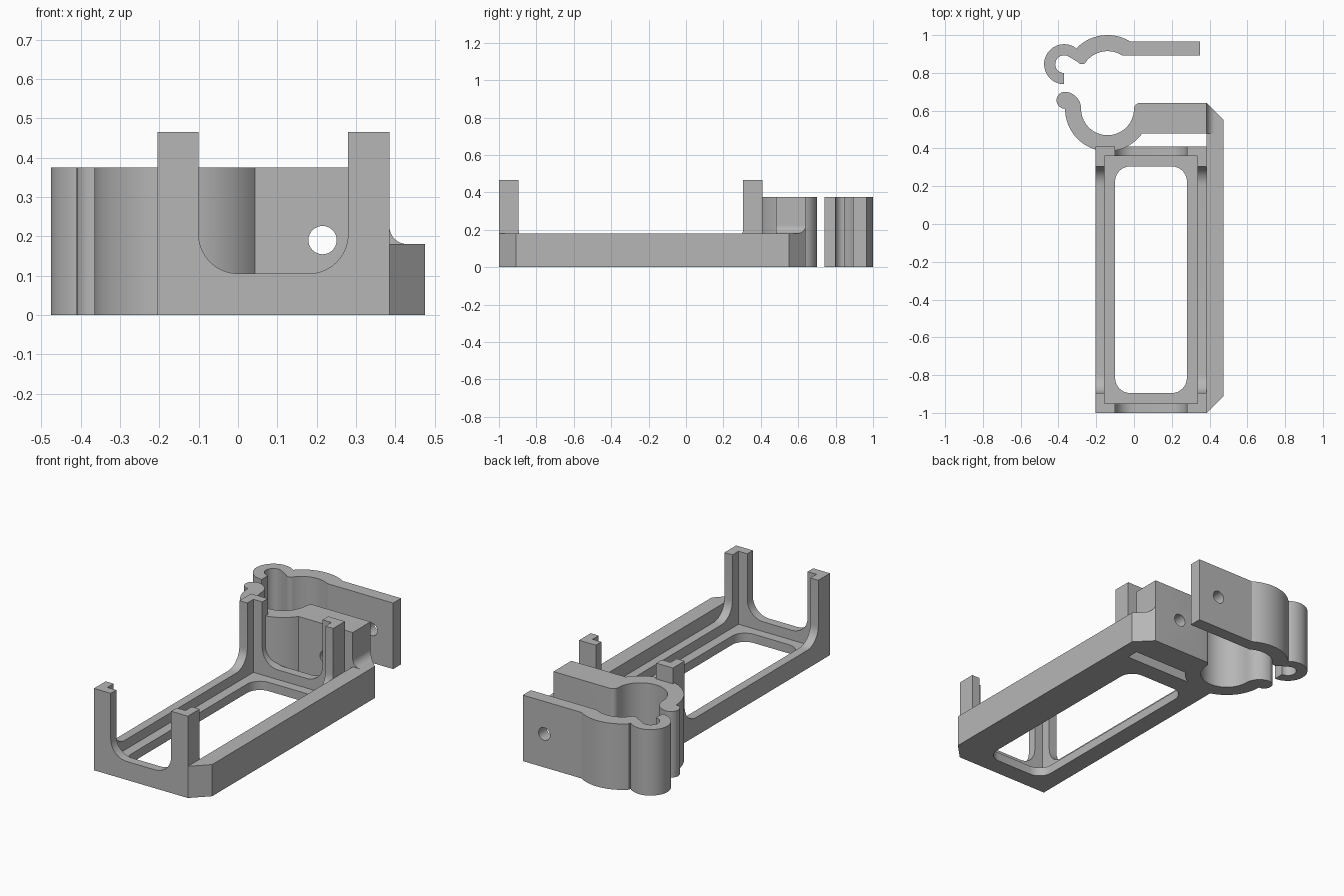
import bpy
import bmesh
from math import cos, sin, radians, acos, degrees
from mathutils import Vector

cube = bpy.data.objects.get("Cube")
if cube:
    bpy.data.objects.remove(cube, do_unlink=True)

grey = bpy.data.materials.new("plain grey")
grey.use_nodes = True
colour = (0.47, 0.47, 0.47, 1)
grey.diffuse_color = colour
grey.node_tree.nodes["Principled BSDF"].inputs["Base Color"].default_value = colour


def arc(cx, cy, r, start, end, steps=16):
    """Points on an arc, angles in degrees."""
    angles = [radians(start + (end - start) * i / steps) for i in range(steps + 1)]
    return [(cx + r * cos(a), cy + r * sin(a)) for a in angles]


def round_rect(x0, x1, y0, y1, r):
    return (arc(x1 - r, y1 - r, r, 0, 90, 10) + arc(x0 + r, y1 - r, r, 90, 180, 10)
            + arc(x0 + r, y0 + r, r, 180, 270, 10) + arc(x1 - r, y0 + r, r, 270, 360, 10))


def rect(x0, x1, y0, y1):
    return [(x0, y0), (x1, y0), (x1, y1), (x0, y1)]


def prism(name, outline, lo, hi, axis="z"):
    """Extrude a flat outline along an axis."""
    place = {"z": lambda u, v, w: (u, v, w),
             "y": lambda u, v, w: (u, w, v),
             "x": lambda u, v, w: (w, u, v)}[axis]
    push = Vector(place(0, 0, hi - lo))
    bm = bmesh.new()
    base = bm.faces.new([bm.verts.new(place(u, v, lo)) for u, v in outline])
    top = bmesh.ops.extrude_face_region(bm, geom=[base])["geom"]
    bmesh.ops.translate(bm, vec=push, verts=[g for g in top if isinstance(g, bmesh.types.BMVert)])
    bmesh.ops.remove_doubles(bm, verts=bm.verts, dist=0.0005)
    bmesh.ops.recalc_face_normals(bm, faces=bm.faces)
    mesh = bpy.data.meshes.new(name)
    bm.to_mesh(mesh)
    bm.free()
    mesh.materials.append(grey)
    ob = bpy.data.objects.new(name, mesh)
    bpy.context.collection.objects.link(ob)
    return ob


def carve(ob, cutters, operation="DIFFERENCE"):
    """Apply booleans and discard the cutters."""
    for cutter in cutters:
        mod = ob.modifiers.new("cut", "BOOLEAN")
        mod.operation, mod.solver, mod.object = operation, "EXACT", cutter
    graph = bpy.context.evaluated_depsgraph_get()
    mesh = bpy.data.meshes.new_from_object(ob.evaluated_get(graph))
    ob.modifiers.clear()
    ob.data = mesh
    for cutter in cutters:
        bpy.data.objects.remove(cutter, do_unlink=True)


# Tray dimensions
LEFT, RIGHT, FRONT, BACK = -0.205, 0.385, -1.0, 0.41
WALL, POST = 0.05, 0.105
POST_TOP, SILL, FLOOR = 0.465, 0.105, 0.05
CLAMP_TOP, BAR_TOP = 0.375, 0.18

# Tray with corner posts: hollow, floor opening, wall cut-outs both ways
tray = prism("tray", rect(LEFT, RIGHT, FRONT, BACK), 0, POST_TOP)
carve(tray, [
    prism("hollow", rect(LEFT + WALL, RIGHT - WALL, FRONT + WALL, BACK - WALL), FLOOR, 1),
    prism("opening", round_rect(LEFT + POST, RIGHT - POST, FRONT + POST, BACK - POST, 0.08), -1, 1),
    prism("end_cut", round_rect(LEFT + POST, RIGHT - POST, SILL, 1, 0.1), -2, 2, "y"),
    prism("side_cut", round_rect(FRONT + POST, BACK - POST, SILL, 1, 0.1), -2, 2, "x"),
])

# Side bar with chamfered ends
OUT, TAIL = 0.475, 0.64
bar_plan = [(RIGHT, FRONT), (OUT, FRONT + 0.09), (OUT, TAIL - 0.09), (RIGHT, TAIL)]
side_bar = prism("side_bar", bar_plan, 0, BAR_TOP)

# Concave fillet between the bar and the clamp block
R = 0.045
fillet = prism("bar_fillet", [(RIGHT, BAR_TOP)] + arc(RIGHT + R, BAR_TOP + R, R, 180, 270),
               0.48, TAIL, "y")
carve(fillet, [prism("fillet_trim", bar_plan, 0, 1)], "INTERSECT")


def bolt_hole():
    return prism("bolt_hole", arc(0.215, 0.19, 0.036, 0, 360, 32), 0.45, 1.2, "y")


# Fixed clamp jaw: block, half ring and hinge knob
CX, CY = -0.14, 0.61
fixed_plan = (
    [(RIGHT, 0.48), (RIGHT, TAIL)]
    + arc(0.03, CY, 0.03, 90, 180, 6)
    + arc(CX, CY, 0.14, 0, -180, 36)
    + arc(-0.37, CY, 0.09, 0, 90, 14)
    + arc(-0.365, CY + 0.045, 0.045, 90, 270, 18)
    + arc(CX, CY, 0.225, 180, 324.7, 36)
)
fixed_jaw = prism("fixed_jaw", fixed_plan, 0, CLAMP_TOP)
carve(fixed_jaw, [bolt_hole()])

# Loose clamp jaw: tab, shallow arch and hinge hook
JY, TAB_LO, TAB_HI = 0.77, 0.893, 0.965
HX, HY = -0.37, 0.846
r_in, r_out = 0.145, 0.23
loose_plan = (
    [(0.35, TAB_LO), (0.35, TAB_HI)]
    + arc(CX, JY, r_out, 90 - degrees(acos((TAB_HI - JY) / r_out)), 133.5, 24)
    + arc(HX, HY, 0.106, 48, 270, 32)
    + arc(HX, HY, 0.047, 270, 55, 24)
    + [(-0.315, 0.868)]
    + arc(-0.275, 0.872, 0.026, 215, 305, 6)
    + arc(CX, JY, r_in, 140, 90 - degrees(acos((TAB_LO - JY) / r_in)), 24)
)
loose_jaw = prism("loose_jaw", loose_plan, 0, CLAMP_TOP)
carve(loose_jaw, [bolt_hole()])

# Smooth the curved faces, keep the edges sharp
bpy.ops.object.select_all(action="DESELECT")
for ob in (tray, side_bar, fillet, fixed_jaw, loose_jaw):
    ob.select_set(True)
bpy.context.view_layer.objects.active = tray
bpy.ops.object.shade_smooth_by_angle(angle=radians(30))
